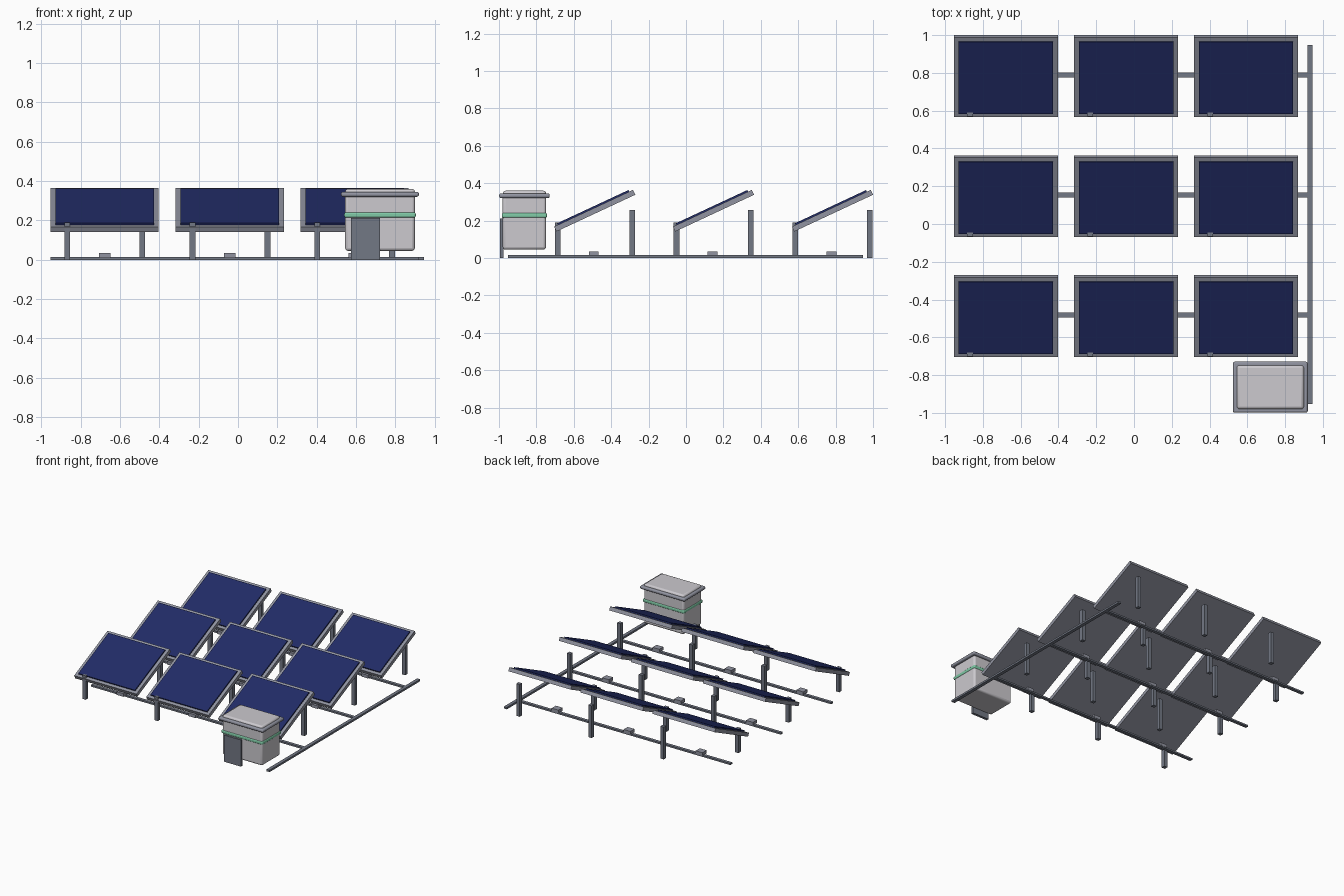
import bpy
from math import radians
from mathutils import Matrix, Vector

cube = bpy.data.objects.get("Cube")
if cube:
    bpy.data.objects.remove(cube, do_unlink=True)


def material(name, srgb):
    color = [((c + 0.055) / 1.055) ** 2.4 for c in srgb] + [1.0]
    mat = bpy.data.materials.new(name)
    mat.use_nodes = True
    mat.diffuse_color = color
    mat.node_tree.nodes["Principled BSDF"].inputs["Base Color"].default_value = color
    return mat


FRAME = material("frame grey", (0.57, 0.58, 0.63))
STEEL = material("dark steel", (0.45, 0.47, 0.52))
CELL = material("solar blue", (0.13, 0.17, 0.40))
WALL = material("pale grey", (0.80, 0.79, 0.81))
MINT = material("mint green", (0.50, 0.79, 0.65))


def box(name, size, center, mat, tilt=0.0):
    """Box with the given size, turned about x by tilt."""
    bpy.ops.mesh.primitive_cube_add(size=1, location=center, rotation=(tilt, 0, 0))
    ob = bpy.context.object
    ob.name = name
    ob.data.transform(Matrix.Diagonal((*size, 1)))
    ob.data.materials.append(mat)
    return ob


def rounded_box(name, size, center, mat, radius):
    """Box with rounded edges."""
    ob = box(name, size, center, mat)
    bevel = ob.modifiers.new("Rounding", "BEVEL")
    bevel.width = radius
    bevel.segments = 3
    bpy.ops.object.shade_smooth_by_angle(angle=radians(35))
    return ob


TILT = radians(25)
COLUMNS = (-0.678, -0.042, 0.593)
ROWS = (-0.488, 0.147, 0.783)
POST = 0.03

for y in ROWS:
    for x in COLUMNS:
        # Tilted module: frame with a raised cell sheet
        middle = Vector((x, y, 0.253))
        normal = Matrix.Rotation(TILT, 3, "X") @ Vector((0, 0, 1))
        box("panel_frame", (0.55, 0.465, 0.029), middle, FRAME, TILT)
        box("panel_cells", (0.50, 0.42, 0.02), middle + normal * 0.014, CELL, TILT)
        # Diagonal pair of posts
        box("front_post", (POST, POST, 0.19), (x - 0.19, y - 0.198, 0.095), STEEL)
        box("rear_post", (POST, POST, 0.257), (x + 0.191, y + 0.2, 0.1285), STEEL)
        # Junction box on the ground conduit
        box("junction_box", (0.06, 0.052, 0.025), (x, y - 0.005, 0.0215), FRAME)
    box("row_conduit", (1.885, 0.025, 0.013), (-0.01, y + 0.006, 0.0065), STEEL)

box("main_conduit", (0.027, 1.9, 0.015), (0.932, -0.003, 0.0075), STEEL)

# Inverter cabinet
CX, CY = 0.722, -0.864
rounded_box("cabinet_body", (0.355, 0.232, 0.315), (CX, CY, 0.2025), WALL, 0.015)
rounded_box("cabinet_lid_rim", (0.396, 0.27, 0.025), (CX, CY, 0.333), FRAME, 0.01)
rounded_box("cabinet_band", (0.364, 0.241, 0.026), (CX, CY, 0.228), MINT, 0.008)
box("cabinet_door", (0.148, 0.02, 0.212), (0.648, -0.985, 0.106), STEEL)
